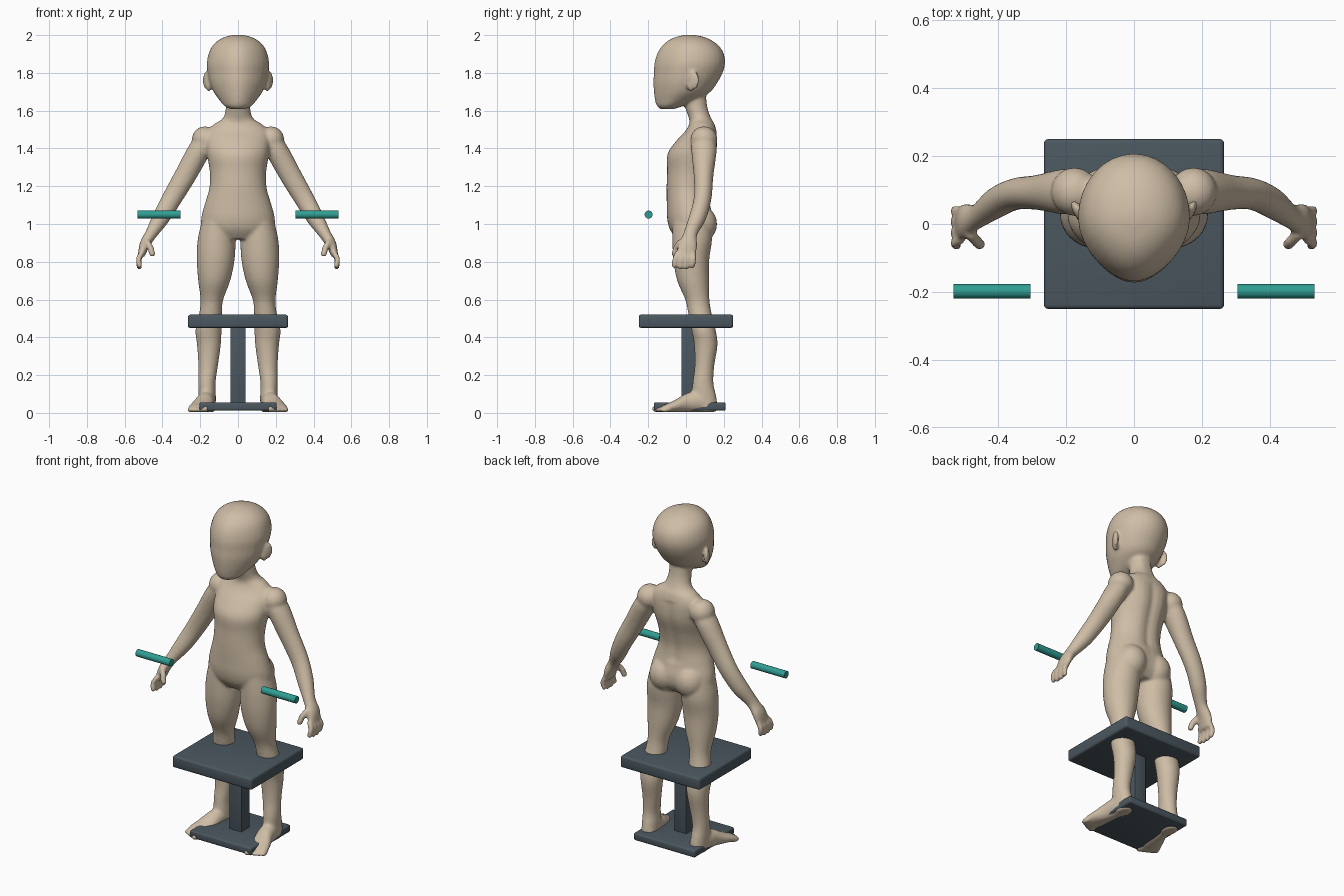
import bpy, bmesh, math
from mathutils import Vector, Matrix

if "Cube" in bpy.data.objects:
    bpy.data.objects.remove(bpy.data.objects["Cube"])

X, Y, Z = Vector((1, 0, 0)), Vector((0, 1, 0)), Vector((0, 0, 1))


def material(name, rgb):
    m = bpy.data.materials.new(name)
    m.use_nodes = True
    m.diffuse_color = (*rgb, 1)
    m.node_tree.nodes["Principled BSDF"].inputs["Base Color"].default_value = (*rgb, 1)
    return m


skin = material("warm beige", (0.62, 0.51, 0.38))
slate = material("dark slate", (0.07, 0.095, 0.115))
teal = material("teal", (0.03, 0.34, 0.29))


def make_object(name, bm, mat):
    bmesh.ops.recalc_face_normals(bm, faces=bm.faces)
    mesh = bpy.data.meshes.new(name)
    bm.to_mesh(mesh)
    bm.free()
    mesh.materials.append(mat)
    ob = bpy.data.objects.new(name, mesh)
    bpy.context.collection.objects.link(ob)
    return ob


def resample(rows, steps=4):
    """Catmull-Rom interpolation through the rows."""
    out = []
    for i in range(len(rows) - 1):
        a, b, c, d = (rows[max(0, min(len(rows) - 1, i + k))] for k in (-1, 0, 1, 2))
        for s in range(steps):
            t = s / steps
            out.append([q + 0.5 * t * (r - p + t * (2*p - 5*q + 4*r - w + t * (3*(q - r) + w - p)))
                        for p, q, r, w in zip(a, b, c, d)])
    return out + [list(rows[-1])]


def loft(bm, rows, u=X, v=Y, side=1, shape=None, n=32):
    """Rows hold centre x, y, z and the two radii along u and v."""
    rings = []
    for x, y, z, a, b in resample(rows):
        ring = []
        for k in range(n):
            t = math.tau * k / n
            c, s = math.cos(t), math.sin(t)
            if shape:
                c, s = shape(c, s, z)
            p = Vector((x, y, z)) + u * a * c + v * b * s
            ring.append(bm.verts.new((p.x * side, p.y, p.z)))
        rings.append(ring)
    for r, q in zip(rings, rings[1:]):
        for k in range(n):
            bm.faces.new((r[k], r[(k + 1) % n], q[(k + 1) % n], q[k]))
    bm.faces.new(rings[0][::-1])
    bm.faces.new(rings[-1])


def ball(bm, centre, radii, side=1, tilt=0):
    mat = (Matrix.Translation((centre[0] * side, centre[1], centre[2]))
           @ Matrix.Rotation(tilt * side, 4, 'Z') @ Matrix.Diagonal((*radii, 1)))
    bmesh.ops.create_uvsphere(bm, u_segments=20, v_segments=12, radius=1, matrix=mat)


def digit(bm, points, r, side):
    """A finger: a thin tube with a round tip."""
    d = (Vector(points[-1]) - Vector(points[0])).normalized()
    u = d.orthogonal().normalized()
    loft(bm, [(*p, r, r) for p in points], u, d.cross(u), side, n=12)
    ball(bm, points[-1], (r, r, r), side)


def back_groove(c, s, z):
    depth = 0.13 if 1.1 < z < 1.48 else 0.05
    return c, s - (depth * math.exp(-(c / 0.2) ** 2) if s > 0 else 0)


def face_taper(c, s, z):
    return c * (1 - 0.2 * max(0, -s) ** 2), s


bm = bmesh.new()

# Torso and neck
loft(bm, [(0, y, z, a, b) for z, y, a, b in (
    (0.92, .03, .13, .08), (0.97, .03, .19, .115), (1.03, .025, .195, .125),
    (1.10, .015, .178, .117), (1.19, .01, .152, .113), (1.28, .02, .15, .12),
    (1.37, .035, .165, .133), (1.44, .06, .17, .112), (1.49, .08, .165, .085),
    (1.53, .085, .125, .068), (1.56, .075, .08, .06), (1.62, .055, .064, .06),
    (1.72, .04, .064, .065))], shape=back_groove)

# Head
loft(bm, [(0, y, z, a, b) for z, y, a, b in (
    (1.608, -.10, .04, .035), (1.625, -.085, .072, .07), (1.66, -.05, .102, .115),
    (1.70, -.02, .13, .15), (1.75, -.003, .15, .17), (1.80, .012, .16, .182),
    (1.85, .02, .165, .187), (1.90, .024, .156, .177), (1.94, .024, .138, .153),
    (1.97, .022, .108, .118), (1.99, .02, .07, .075), (2.002, .02, .02, .02))],
    shape=face_taper)

for side in (1, -1):
    # Ears
    ball(bm, (.167, .04, 1.76), (.014, .034, .05), side, -0.45)
    ball(bm, (.155, .025, 1.735), (.016, .02, .035), side)

    # Buttock and leg
    ball(bm, (.085, .07, 1.0), (.09, .095, .1), side)
    loft(bm, [(x, y, z, a, b) for z, x, y, a, b in (
        (1.02, .105, .03, .085, .1), (0.92, .113, .033, .1, .105), (0.81, .118, .028, .1, .095),
        (0.70, .126, .038, .085, .085), (0.60, .138, .06, .06, .064), (0.53, .145, .073, .06, .062),
        (0.44, .156, .093, .069, .064), (0.36, .154, .105, .063, .062),
        (0.25, .158, .098, .052, .052), (0.16, .165, .09, .046, .055),
        (0.09, .163, .095, .046, .065), (0.03, .162, .105, .044, .062),
        (0.004, .162, .105, .036, .052))], side=side)

    # Foot and toes
    loft(bm, [(.158, .15, .045, .036, .04), (.165, .09, .06, .045, .057),
              (.175, .01, .055, .05, .052), (.192, -.05, .038, .058, .035),
              (.205, -.10, .026, .06, .023), (.208, -.13, .02, .05, .016)], X, Z, side)
    for i in range(5):
        r = 0.019 if i == 0 else 0.014
        ball(bm, (.17 + .021 * i, -.152 + .011 * i, r + .002), (r * .9, .032, r), side, 0.15)

    # Arm
    across = Vector((.83, 0, .55))
    ball(bm, (.175, .095, 1.447), (.07, .072, .07), side)
    loft(bm, [(.15, .09, 1.47, .06, .05), (.205, .095, 1.39, .067, .06),
              (.28, .093, 1.255, .052, .058), (.35, .088, 1.135, .047, .053),
              (.41, .06, 1.03, .047, .046), (.462, .022, .945, .038, .032),
              (.495, .01, .89, .05, .028), (.512, 0, .835, .054, .02)], Y, across, side)

    # Fingers and thumb
    for i in range(4):
        y = .04 - .028 * i
        tip = .785 - .012 * math.sin(math.pi * (i + .5) / 4)
        digit(bm, [(.508, y, .85), (.526, y * 1.15 - .006, .815),
                   (.522, y * 1.15 - .012, tip)], .0155, side)
    digit(bm, [(.485, -.025, .91), (.464, -.05, .875), (.454, -.06, .842)], .0175, side)

body = make_object("body", bm, skin)
remesh = body.modifiers.new("fuse", 'REMESH')
remesh.mode = 'VOXEL'
remesh.voxel_size = 0.008
remesh.use_smooth_shade = True
relax = body.modifiers.new("relax", 'SMOOTH')
relax.factor = 0.5
relax.iterations = 8


def rounded_box(name, lo, hi, bevel):
    bm = bmesh.new()
    lo, hi = Vector(lo), Vector(hi)
    bmesh.ops.create_cube(bm, size=1, matrix=Matrix.Translation((lo + hi) / 2)
                          @ Matrix.Diagonal((*(hi - lo), 1)))
    bmesh.ops.bevel(bm, geom=bm.edges[:], offset=bevel, segments=3, profile=0.5, affect='EDGES')
    return make_object(name, bm, slate)


# Stool
parts = [rounded_box("seat", (-.265, -.25, .45), (.265, .25, .52), .012),
         rounded_box("post", (-.04, -.025, .04), (.04, .055, .46), .004),
         rounded_box("base_plate", (-.205, -.17, .012), (.205, .21, .056), .01)]

# Handles
for name, side in (("left_handle", 1), ("right_handle", -1)):
    bm = bmesh.new()
    bmesh.ops.create_cone(bm, cap_ends=True, segments=32, radius1=.021, radius2=.021, depth=.226,
                          matrix=Matrix.Translation((.418 * side, -.198, 1.05))
                          @ Matrix.Rotation(math.pi / 2, 4, 'Y'))
    parts.append(make_object(name, bm, teal))

for ob in parts:
    bpy.ops.object.select_all(action='DESELECT')
    ob.select_set(True)
    bpy.context.view_layer.objects.active = ob
    bpy.ops.object.shade_smooth_by_angle(angle=math.radians(35))
